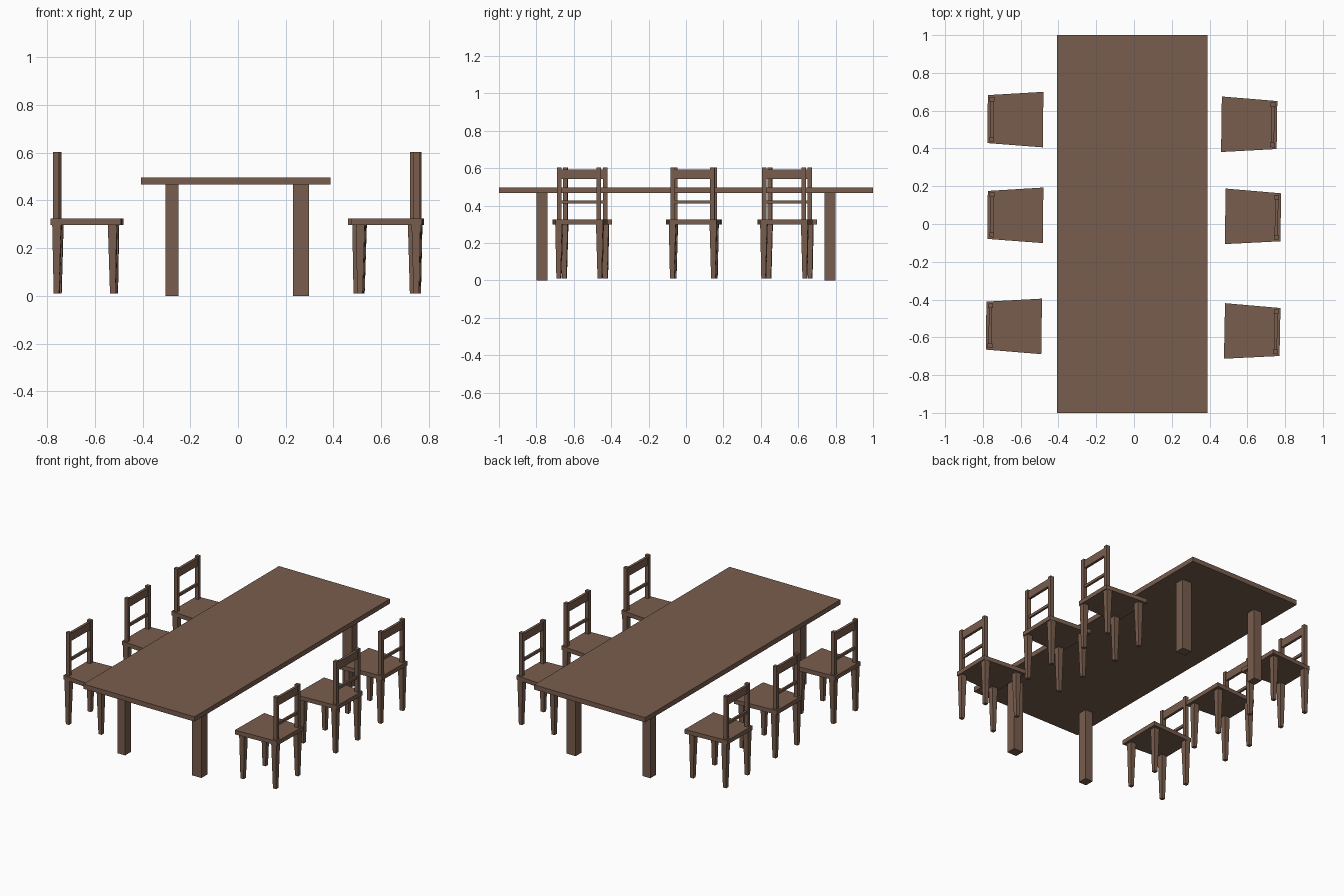
import bpy, bmesh
from math import radians
from mathutils import Matrix

if "Cube" in bpy.data.objects:
    bpy.data.objects.remove(bpy.data.objects["Cube"])

wood = bpy.data.materials.new("wood")
wood.diffuse_color = (0.19, 0.11, 0.075, 1)
wood.use_nodes = True
wood.node_tree.nodes["Principled BSDF"].inputs["Base Color"].default_value = wood.diffuse_color


def prism(name, bottom, top, z0, z1, place=Matrix()):
    """Solid between two quads given as (x, y) corners, counter-clockwise."""
    bm = bmesh.new()
    lo = [bm.verts.new((x, y, z0)) for x, y in bottom]
    hi = [bm.verts.new((x, y, z1)) for x, y in top]
    bm.faces.new(lo[::-1])
    bm.faces.new(hi)
    for i in range(4):
        j = (i + 1) % 4
        bm.faces.new((lo[i], lo[j], hi[j], hi[i]))
    mesh = bpy.data.meshes.new(name)
    bm.to_mesh(mesh)
    bm.free()
    mesh.materials.append(wood)
    ob = bpy.data.objects.new(name, mesh)
    ob.matrix_world = place
    bpy.context.collection.objects.link(ob)
    return ob


def rect(x0, x1, y0, y1):
    return [(x0, y0), (x1, y0), (x1, y1), (x0, y1)]


def square(x, y, w):
    return rect(x - w / 2, x + w / 2, y - w / 2, y + w / 2)


def box(name, x0, x1, y0, y1, z0, z1, place=Matrix()):
    return prism(name, rect(x0, x1, y0, y1), rect(x0, x1, y0, y1), z0, z1, place)


def chair(x, y, angle):
    """Chair facing local +x, origin at the seat centre on the floor."""
    m = Matrix.Translation((x, y, 0)) @ Matrix.Rotation(radians(angle), 4, 'Z')
    # Seat, wider at the front
    seat = [(-0.147, -0.127), (0.147, -0.147), (0.147, 0.147), (-0.147, 0.127)]
    prism("seat", seat, seat, 0.298, 0.325, m)
    for s in (-1, 1):
        # Tapered legs
        for name, bx, tx in (("back_leg", -0.123, -0.122), ("front_leg", 0.113, 0.111)):
            prism(name, square(bx, s * 0.11, 0.023), square(tx, s * 0.109, 0.037),
                  0.01, 0.298, m)
        # Back posts
        cy = s * 0.106
        box("back_post", -0.137, -0.112, cy - 0.012, cy + 0.012, 0.325, 0.603, m)
    # Back rails
    box("top_rail", -0.133, -0.116, -0.094, 0.094, 0.542, 0.593, m)
    box("middle_rail", -0.131, -0.118, -0.094, 0.094, 0.411, 0.428, m)


# Table
box("table_top", -0.407, 0.388, -1, 1, 0.466, 0.497)
for y0, y1 in ((-0.80, -0.74), (0.74, 0.80)):
    box("table_leg", -0.304, -0.249, y0, y1, 0, 0.466)
    box("table_leg", 0.231, 0.298, y0, y1, 0, 0.466)

# Three chairs on each side
for x, y, a in ((-0.628, 0.554, -0.5), (-0.628, 0.047, -0.4), (-0.636, -0.540, -0.8),
                (0.610, 0.526, 179.2), (0.630, 0.038, 179), (0.626, -0.569, 178.9)):
    chair(x, y, a)
